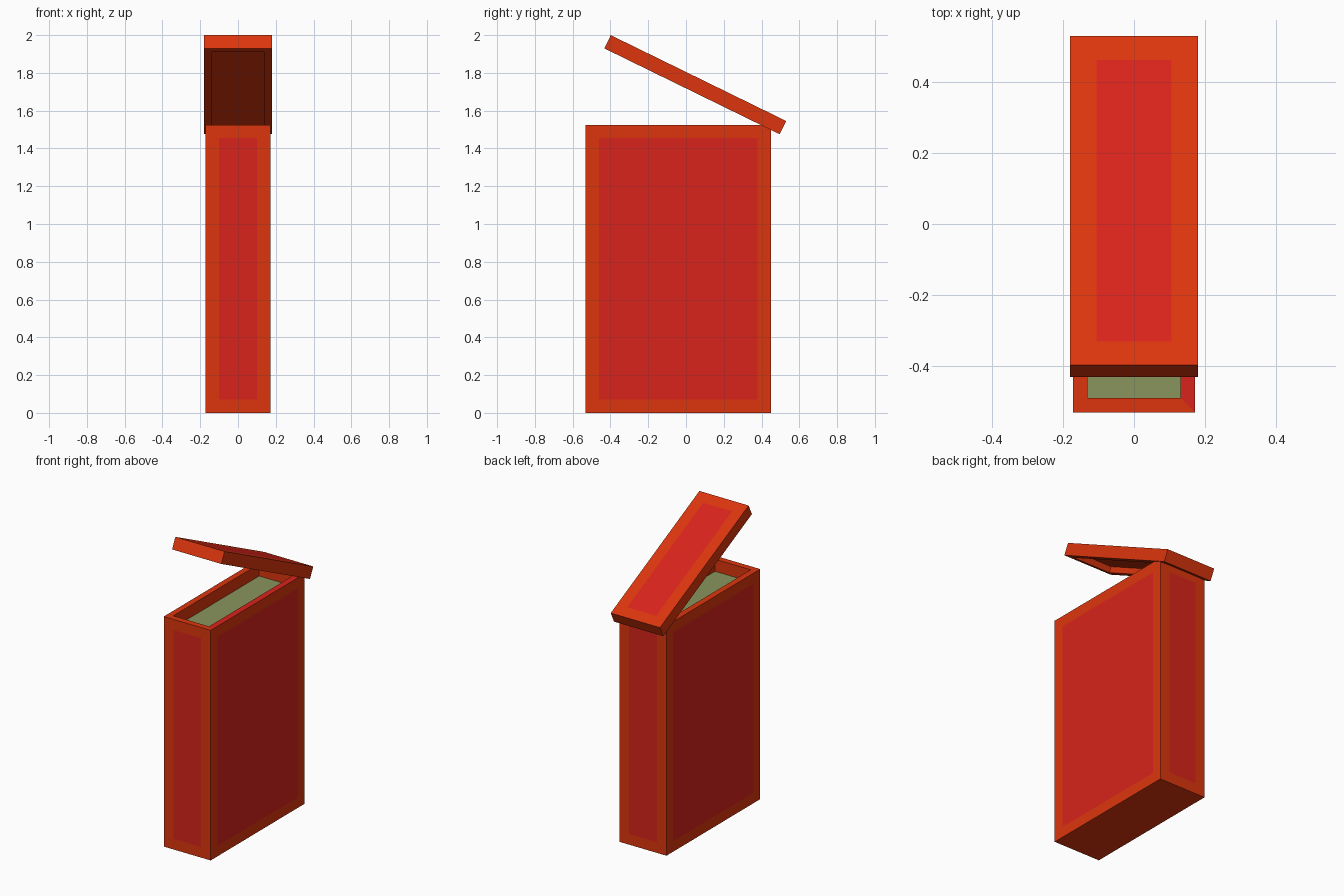
import bpy, bmesh
from math import atan2
from mathutils import Matrix, Vector

if "Cube" in bpy.data.objects:
    bpy.data.objects.remove(bpy.data.objects["Cube"])


def material(name, color):
    m = bpy.data.materials.new(name)
    m.diffuse_color = (*color, 1)
    m.use_nodes = True
    m.node_tree.nodes["Principled BSDF"].inputs["Base Color"].default_value = m.diffuse_color
    return m


ORANGE, RED, GREEN = 0, 1, 2
MATERIALS = [material("orange", (0.72, 0.036, 0.004)),
             material("red", (0.69, 0.017, 0.011)),
             material("green", (0.25, 0.30, 0.107))]


def box(size, center):
    bm = bmesh.new()
    bmesh.ops.create_cube(bm, size=1, matrix=Matrix.Translation(center) @ Matrix.Diagonal((*size, 1)))
    bm.normal_update()
    return bm


def face_towards(bm, direction):
    return max(bm.faces, key=lambda f: f.normal.dot(Vector(direction)))


def panel(bm, face, border, mat):
    """Inset a flat coloured panel in a face."""
    bmesh.ops.inset_individual(bm, faces=[face], thickness=border)
    face.material_index = mat


def recess(bm, face, border, depth, mat):
    """Inset a face and sink it, leaving a rim; returns the rim faces."""
    normal = face.normal.copy()
    rim = bmesh.ops.inset_individual(bm, faces=[face], thickness=border)["faces"]
    floor = bmesh.ops.extrude_discrete_faces(bm, faces=[face])["faces"][0]
    bmesh.ops.translate(bm, verts=floor.verts, vec=-normal * depth)
    floor.material_index = mat
    return rim


def finish(bm, name):
    bm.normal_update()
    mesh = bpy.data.meshes.new(name)
    bm.to_mesh(mesh)
    bm.free()
    for m in MATERIALS:
        mesh.materials.append(m)
    obj = bpy.data.objects.new(name, mesh)
    bpy.context.collection.objects.link(obj)
    return obj


# Body: tall box with a panel on each side and a shallow open top
body = box((0.344, 0.982, 1.525), (0, -0.041, 0.7625))
sides = [face_towards(body, d) for d in ((1, 0, 0), (-1, 0, 0), (0, 1, 0), (0, -1, 0))]
top = face_towards(body, (0, 0, 1))
for side in sides:
    panel(body, side, 0.1, RED)
rim = recess(body, top, 0.058, 0.08, GREEN)
max(rim, key=lambda f: f.calc_center_median().x).material_index = RED
finish(body, "box_body")

# Lid: tilted slab with a panel on top and a hollow underside
lid = box((0.361, 1.034, 0.078), (0, 0, 0))
upper, under = face_towards(lid, (0, 0, 1)), face_towards(lid, (0, 0, -1))
panel(lid, upper, 0.105, RED)
recess(lid, under, 0.06, 0.038, ORANGE)
lid_obj = finish(lid, "open_lid")
lid_obj.location = (0, 0.049, 1.7375)
lid_obj.rotation_euler.x = -atan2(0.455, 0.93)
